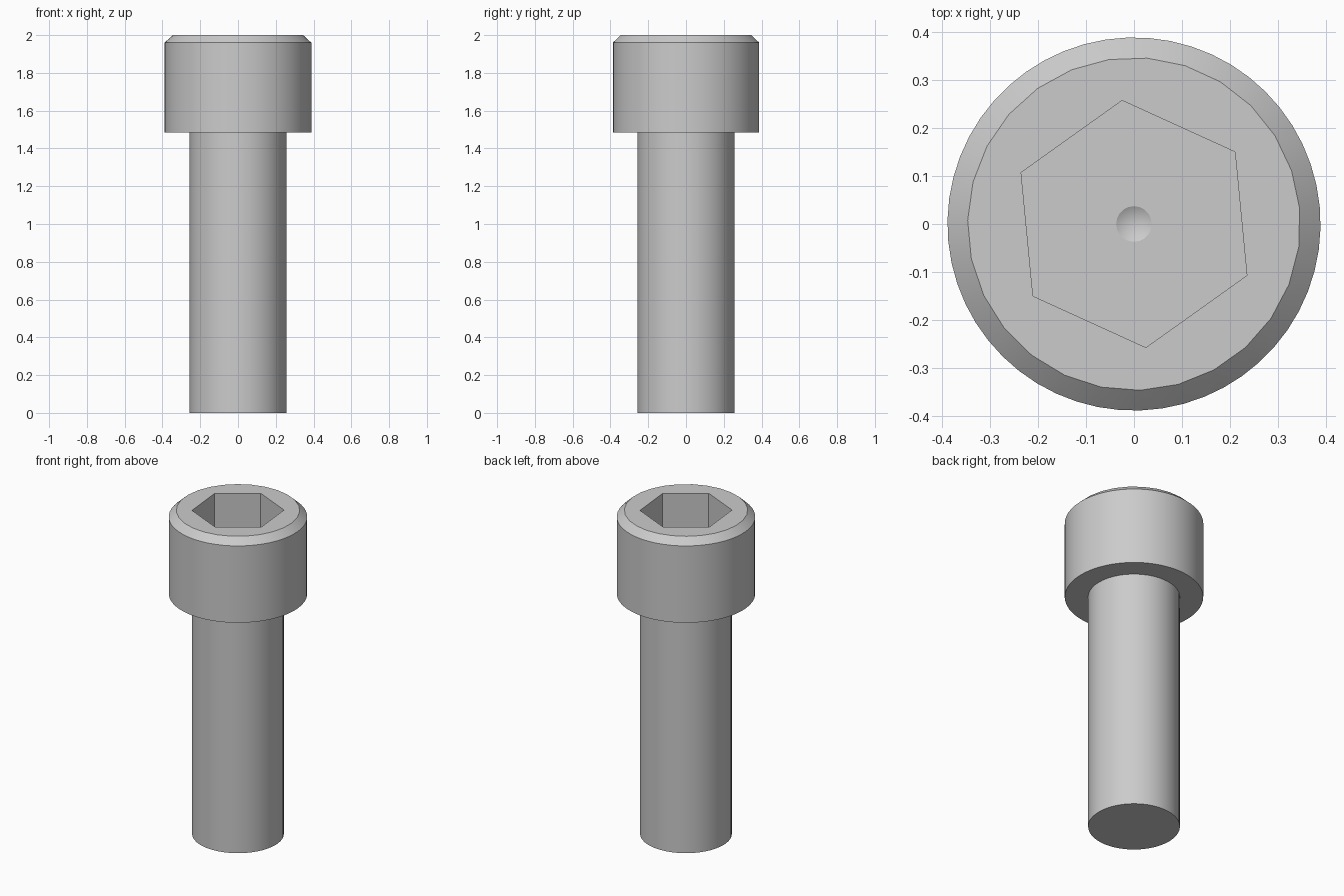
import bpy
import bmesh
from math import radians, cos, sin, tau

cube = bpy.data.objects.get("Cube")
if cube:
    bpy.data.objects.remove(cube, do_unlink=True)

# Single bare metal colour
steel = bpy.data.materials.new("steel_grey")
steel.use_nodes = True
colour = (0.6, 0.6, 0.6, 1.0)
steel.diffuse_color = colour
steel.node_tree.nodes["Principled BSDF"].inputs["Base Color"].default_value = colour


def ring(bm, sides, radius, z, turn=0.0):
    """Closed loop of vertices."""
    angles = [radians(turn) + tau * i / sides for i in range(sides)]
    return [bm.verts.new((radius * cos(a), radius * sin(a), z)) for a in angles]


def wall(bm, a, b):
    """Join two loops with equal vertex counts."""
    for i in range(len(a)):
        j = (i + 1) % len(a)
        bm.faces.new((a[i], a[j], b[j], b[i]))


def fan_wall(bm, a, b):
    """Join a loop to one with twice as many vertices."""
    for i in range(len(a)):
        j = (i + 1) % len(a)
        mid = b[2 * i + 1]
        bm.faces.new((a[i], b[2 * i], mid))
        bm.faces.new((a[i], mid, a[j]))
        bm.faces.new((a[j], mid, b[2 * j]))


def flat_ring(bm, a, b):
    """Fill the flat area between two nested loops."""
    edges = []
    for loop in (a, b):
        for i, v in enumerate(loop):
            w = loop[(i + 1) % len(loop)]
            edges.append(bm.edges.get((v, w)) or bm.edges.new((v, w)))
    bmesh.ops.triangle_fill(bm, edges=edges, use_beauty=True, normal=(0, 0, 1))


def finish(bm, name):
    bmesh.ops.recalc_face_normals(bm, faces=bm.faces[:])
    mesh = bpy.data.meshes.new(name)
    bm.to_mesh(mesh)
    bm.free()
    mesh.materials.append(steel)
    obj = bpy.data.objects.new(name, mesh)
    bpy.context.collection.objects.link(obj)
    bpy.ops.object.select_all(action='DESELECT')
    obj.select_set(True)
    bpy.context.view_layer.objects.active = obj
    bpy.ops.object.shade_smooth_by_angle(angle=radians(25))


SHOULDER, FLOOR = 1.485, 1.73
SHANK_SIDES, SHANK_RADIUS = 48, 0.257

# Head: chamfered cap with a hexagonal socket and a drilled centre
bm = bmesh.new()
dimple = ring(bm, 20, 0.037, FLOOR)
socket_floor = ring(bm, 6, 0.258, FLOOR, 35.5)
socket_top = ring(bm, 6, 0.258, 2.0, 35.5)
crown = ring(bm, 27, 0.346, 2.0, 5.4)
rim = ring(bm, 54, 0.388, 1.96, 5.4)
base = ring(bm, 54, 0.388, SHOULDER, 5.4)
neck = ring(bm, SHANK_SIDES, SHANK_RADIUS, SHOULDER)

tip = bm.verts.new((0, 0, FLOOR - 0.02))
for i, v in enumerate(dimple):
    bm.faces.new((v, dimple[(i + 1) % len(dimple)], tip))
flat_ring(bm, dimple, socket_floor)
wall(bm, socket_floor, socket_top)
flat_ring(bm, socket_top, crown)
fan_wall(bm, crown, rim)
wall(bm, rim, base)
flat_ring(bm, base, neck)
finish(bm, "head")

# Shank: plain cylinder, closed at the foot
bm = bmesh.new()
top = ring(bm, SHANK_SIDES, SHANK_RADIUS, SHOULDER)
foot = ring(bm, SHANK_SIDES, SHANK_RADIUS, 0.0)
wall(bm, foot, top)
bm.faces.new(foot)
finish(bm, "shank")
